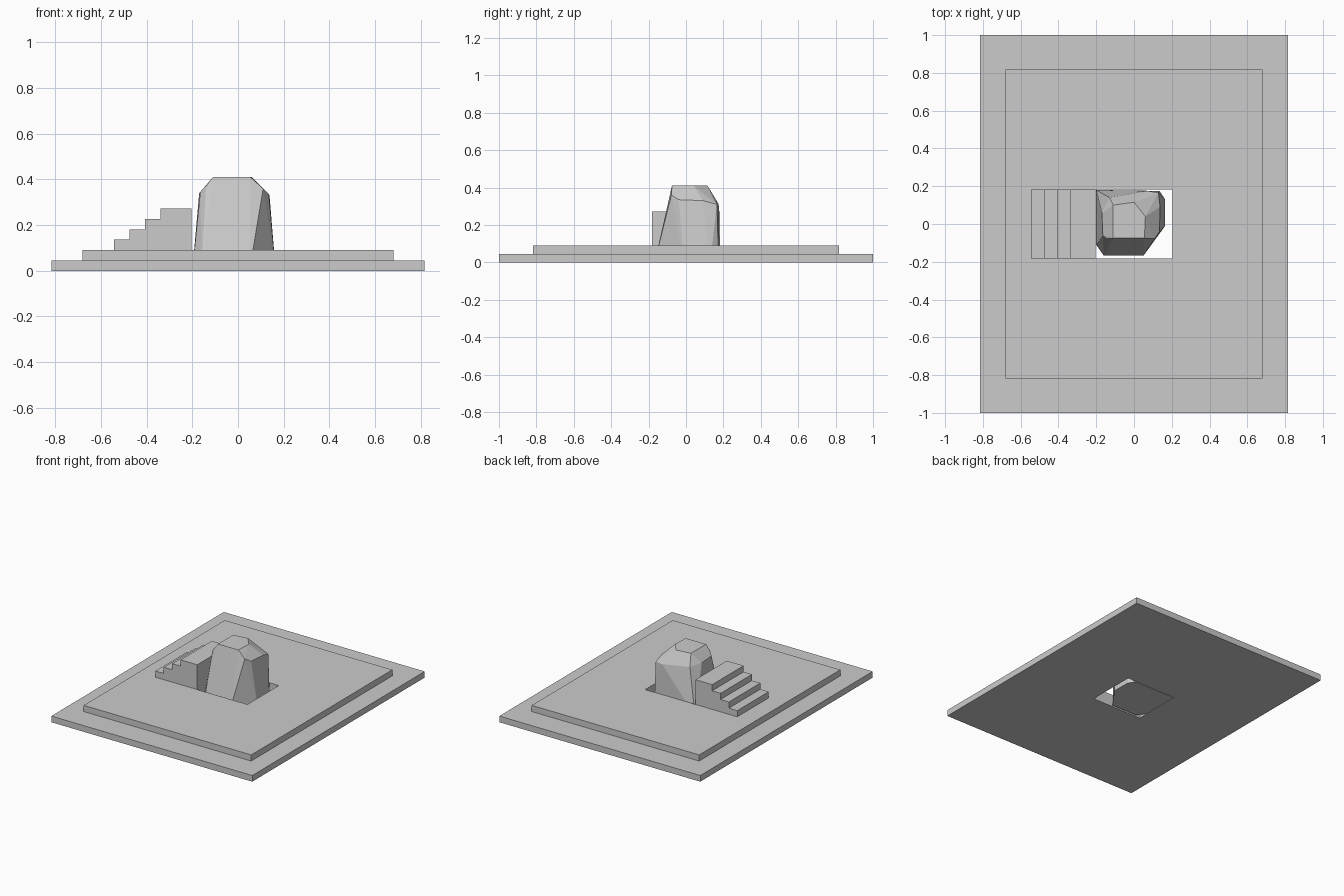
import bpy, bmesh
from mathutils import Matrix

if "Cube" in bpy.data.objects:
    bpy.data.objects.remove(bpy.data.objects["Cube"])

BX, BY, BZ = 0.068, 1 / 11, 1 / 22   # paving block size


def add_box(bm, x0, x1, y0, y1, z0, z1):
    m = Matrix.Translation(((x0 + x1) / 2, (y0 + y1) / 2, (z0 + z1) / 2))
    m = m @ Matrix.Diagonal((x1 - x0, y1 - y0, z1 - z0, 1))
    bmesh.ops.create_cube(bm, size=1, matrix=m)


def finish(name, bm):
    mesh = bpy.data.meshes.new(name)
    bmesh.ops.recalc_face_normals(bm, faces=bm.faces)
    bm.to_mesh(mesh)
    bm.free()
    obj = bpy.data.objects.new(name, mesh)
    bpy.context.collection.objects.link(obj)
    return obj


# Paved terrace of blocks, leaving the square pit open in the middle
def terrace(name, nx, ny, layer):
    bm = bmesh.new()
    for i in range(-nx, nx):
        for j in range(-ny, ny):
            if -3 <= i < 3 and -2 <= j < 2:
                continue
            add_box(bm, i * BX, (i + 1) * BX, j * BY, (j + 1) * BY,
                    layer * BZ, (layer + 1) * BZ)
    return finish(name, bm)


terrace("lower_terrace", 12, 11, 0)
terrace("upper_terrace", 10, 9, 1)

# Staircase rising toward the rock, built from stacked blocks
bm = bmesh.new()
for col, height in enumerate((1, 2, 3, 4, 4)):
    x = (-8 + col) * BX
    for layer in range(2, 2 + height):
        for j in (-2, 0):
            add_box(bm, x, x + BX, j * BY, (j + 2) * BY,
                    layer * BZ, (layer + 1) * BZ)
finish("stairs", bm)

# Faceted rock standing in the pit
foot = [(-.2, .18), (-.2, -.11), (-.16, -.168), (.05, -.168),
        (.165, -.01), (.165, .13), (.135, .175)]
shoulder = [(-.165, -.06, .345), (-.14, -.078, .37), (-.17, .06, .34),
            (-.13, .14, .33), (.07, .175, .31), (.13, .165, .31),
            (.138, .09, .33), (.135, -.04, .335), (.11, -.078, .36)]
crown = [(-.11, .10), (0, .115), (.06, .04), (.055, -.075), (-.11, -.075)]
bm = bmesh.new()
points = [(x, y, 0) for x, y in foot] + shoulder + [(x, y, .41) for x, y in crown]
for p in points:
    bm.verts.new(p)
hull = bmesh.ops.convex_hull(bm, input=bm.verts)
loose = [v for v in bm.verts if not v.link_faces]
bmesh.ops.delete(bm, geom=loose, context='VERTS')
bmesh.ops.dissolve_limit(bm, angle_limit=0.06, verts=bm.verts, edges=bm.edges)
finish("rock", bm)
